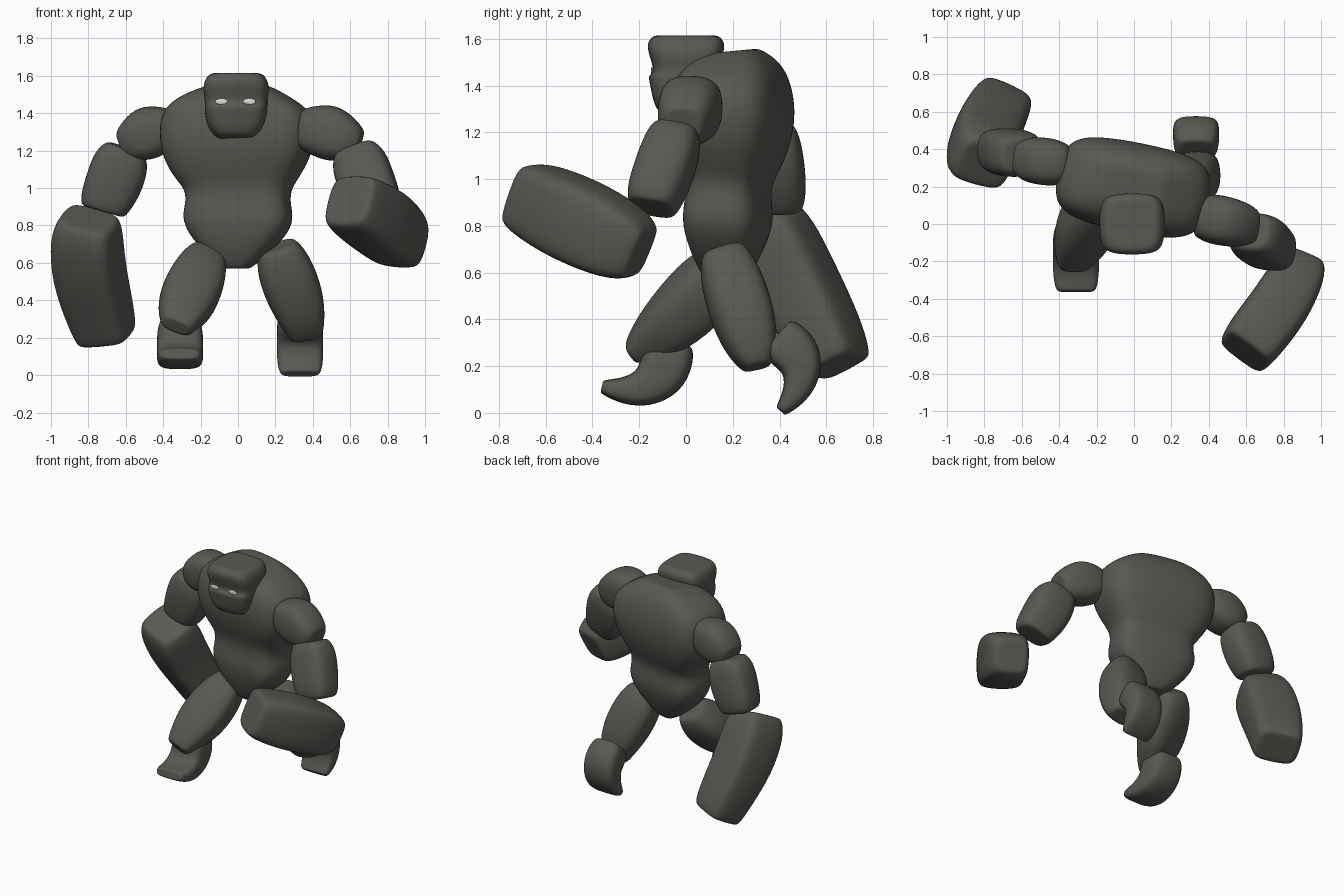
import bpy, bmesh, math
from mathutils import Vector


def material(name, rgb):
    m = bpy.data.materials.new(name)
    m.diffuse_color = (*rgb, 1)
    return m


STONE = material("dark stone", (0.098, 0.1, 0.087))
GLOW = material("pale eye", (0.7, 0.72, 0.72))
SIDES = 16


def loft(name, rings, hint=(1, 0, 0), power=3.4, inset=0.74):
    """Rounded block: rings are (x, y, z, half width, half depth) along a path."""
    bm = bmesh.new()
    pts = [Vector(r[:3]) for r in rings]
    loops = []

    def ring(i, scale):
        t = (pts[min(i + 1, len(pts) - 1)] - pts[max(i - 1, 0)]).normalized()
        u = Vector(hint)
        u = (u - t * u.dot(t)).normalized()
        v = t.cross(u)
        loop = []
        for k in range(SIDES):
            a = 2 * math.pi * k / SIDES
            c, s = math.cos(a), math.sin(a)
            c = math.copysign(abs(c) ** (2 / power), c)
            s = math.copysign(abs(s) ** (2 / power), s)
            loop.append(bm.verts.new(pts[i] + u * c * rings[i][3] * scale
                                     + v * s * rings[i][4] * scale))
        loops.append(loop)

    ring(0, inset)
    for i in range(len(rings)):
        ring(i, 1)
    ring(len(rings) - 1, inset)
    for a, b in zip(loops, loops[1:]):
        for k in range(SIDES):
            n = (k + 1) % SIDES
            bm.faces.new((a[k], a[n], b[n], b[k]))
    bm.faces.new(loops[0][::-1])
    bm.faces.new(loops[-1])
    bmesh.ops.recalc_face_normals(bm, faces=bm.faces)
    for f in bm.faces:
        f.smooth = True
    me = bpy.data.meshes.new(name)
    bm.to_mesh(me)
    bm.free()
    me.materials.append(STONE)
    ob = bpy.data.objects.new(name, me)
    bpy.context.collection.objects.link(ob)
    ob.modifiers.new("smooth", "SUBSURF").levels = 2
    ob.modifiers["smooth"].render_levels = 2
    return ob


# Torso, turned slightly about the vertical: waist flows into the chest
TURN = (1, -0.2, 0)
loft("torso", [(-.005, .17, .57, .07, .09), (-.005, .17, .65, .17, .13),
               (-.005, .175, .75, .265, .165), (0, .18, .84, .305, .18),
               (0, .18, .93, .28, .165), (0, .185, 1.0, .29, .17),
               (0, .19, 1.06, .34, .195),
               (-.005, .195, 1.17, .405, .235), (-.005, .195, 1.30, .425, .25),
               (-.005, .20, 1.42, .405, .225), (0, .205, 1.495, .29, .185),
               (0, .20, 1.548, .17, .11)], TURN)

# Head with heavy brow and jutting jaw
loft("head", [(-.01, -.03, 1.265, .10, .09), (-.01, -.02, 1.31, .145, .125),
              (-.01, -.01, 1.37, .165, .145), (-.01, 0, 1.425, .17, .167),
              (-.01, 0, 1.45, .17, .143), (-.01, 0, 1.485, .17, .143),
              (-.01, 0, 1.53, .18, .160), (-.01, 0, 1.58, .17, .17),
              (-.01, 0, 1.615, .14, .145)], power=3.8)

# Eyes: thin plates
for side, x in (("left", .062), ("right", -.09)):
    bpy.ops.mesh.primitive_uv_sphere_add(segments=16, ring_count=8, radius=1,
                                         location=(x, -.146, 1.463))
    eye = bpy.context.object
    eye.name = side + "_eye"
    eye.scale = (.034, .0045, .016)
    eye.data.materials.append(GLOW)
    bpy.ops.object.shade_smooth()

# Arms
loft("right_shoulder", [(-.35, .32, 1.315, .10, .11), (-.41, .325, 1.31, .125, .13),
                        (-.48, .335, 1.30, .13, .15), (-.56, .345, 1.255, .125, .125),
                        (-.625, .355, 1.23, .085, .075)], (0, 1, 0), 2.8)
loft("left_shoulder", [(.34, .045, 1.315, .11, .11), (.41, .03, 1.31, .135, .135),
                       (.485, .015, 1.30, .135, .155), (.575, -.005, 1.26, .125, .13),
                       (.65, -.015, 1.235, .09, .08)], (0, 1, 0), 2.8)
loft("right_upper_arm", [(-.60, .365, 1.215, .11, .10), (-.622, .37, 1.15, .155, .125),
                         (-.665, .385, 1.02, .157, .13), (-.712, .395, .92, .14, .12),
                         (-.725, .395, .875, .12, .105)], (1, 0, -.3), 3)
loft("left_upper_arm", [(.62, -.04, 1.215, .11, .10), (.645, -.055, 1.15, .155, .125),
                        (.69, -.10, 1.02, .157, .13), (.74, -.14, .92, .14, .12),
                        (.755, -.15, .875, .12, .10)], (1, -.1, .3), 3)

# Massive forearms and fists
loft("right_forearm", [(-.80, .32, .835, .15, .14), (-.812, .37, .75, .182, .175),
                       (-.80, .47, .55, .185, .17), (-.74, .59, .34, .172, .15),
                       (-.70, .65, .20, .155, .13)], (1, -.25, -.3), 4, .8)
loft("left_forearm", [(.90, -.19, .685, .115, .12), (.875, -.26, .72, .15, .165),
                      (.78, -.44, .81, .165, .185), (.66, -.59, .885, .165, .172),
                      (.59, -.685, .935, .15, .15)], (1, -.3, -.15), 4, .8)

# Legs: right one forward, left one pushing off behind
loft("right_thigh", [(-.165, .18, .65, .10, .10), (-.205, .10, .55, .15, .15),
                     (-.265, -.04, .41, .165, .135), (-.305, -.15, .32, .125, .10),
                     (-.33, -.235, .26, .085, .045)], (1, 0, -.4), 3)
loft("left_thigh", [(.21, .155, .69, .11, .10), (.245, .19, .58, .155, .135),
                    (.31, .245, .41, .155, .14), (.35, .285, .28, .12, .115),
                    (.365, .305, .195, .09, .065)], (1, 0, .4), 3)

# Feet: one hooked shape, tipped up on its toe for the rear leg
FOOT = [(.285, .19, .105, .10), (.27, .12, .125, .118), (.24, .04, .125, .112),
        (.17, -.01, .125, .085), (.08, -.02, .125, .058), (-.01, 0, .11, .03)]


def foot(name, x, toe_y, toe_z, degrees, size):
    c, s = math.cos(math.radians(degrees)), math.sin(math.radians(degrees))
    loft(name, [(x, toe_y + size * (y * c - z * s), toe_z + size * (y * s + z * c), w, d * size)
                for y, z, w, d in FOOT])


foot("right_foot", -.31, -.35, .112, 0, 1)
foot("left_foot", .332, .41, .015, 60, .93)
